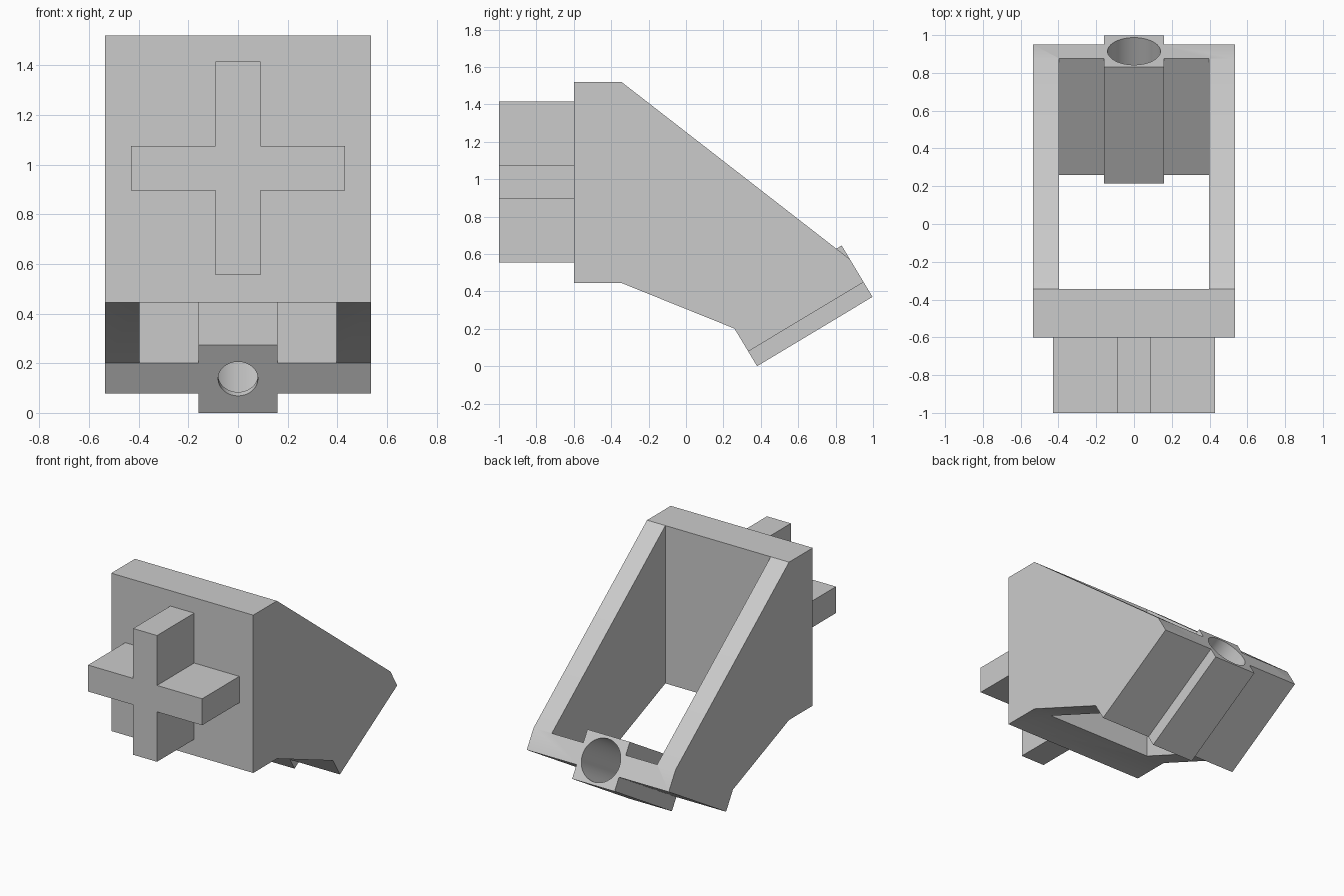
import bpy, bmesh, math
from mathutils import Vector, Matrix

cube = bpy.data.objects.get("Cube")
if cube:
    bpy.data.objects.remove(cube, do_unlink=True)

# Plain grey material
grey = bpy.data.materials.new("light grey")
grey.use_nodes = True
grey.diffuse_color = (0.6, 0.6, 0.6, 1)
grey.node_tree.nodes["Principled BSDF"].inputs["Base Color"].default_value = (0.6, 0.6, 0.6, 1)

# Tilted frame of the sleeve: u runs along it, v across it (both in the y-z plane)
TILT = math.radians(31)
LENGTH, DEPTH = 0.72, 0.32
U = Vector((math.cos(TILT), math.sin(TILT)))
V = Vector((-U.y, U.x))


def tilted(a, b):
    return Vector((0.38, 0.0)) + U * a + V * b


def finish(name, bm):
    bmesh.ops.recalc_face_normals(bm, faces=bm.faces)
    mesh = bpy.data.meshes.new(name)
    bm.to_mesh(mesh)
    bm.free()
    mesh.materials.append(grey)
    obj = bpy.data.objects.new(name, mesh)
    bpy.context.collection.objects.link(obj)
    return obj


def prism(name, outline, axis, start, end):
    """Extrude an outline along x (outline in y-z) or along y (outline in x-z)."""
    bm = bmesh.new()
    if axis == "x":
        points = [(start, p[0], p[1]) for p in outline]
        step = Vector((end - start, 0, 0))
    else:
        points = [(p[0], start, p[1]) for p in outline]
        step = Vector((0, end - start, 0))
    face = bm.faces.new([bm.verts.new(p) for p in points])
    grown = bmesh.ops.extrude_face_region(bm, geom=[face], use_keep_orig=True)["geom"]
    bmesh.ops.translate(bm, vec=step, verts=[g for g in grown if isinstance(g, bmesh.types.BMVert)])
    return finish(name, bm)


def bore(name, radius, begin, end):
    """Cylinder along the sleeve axis, between two distances from its front end."""
    bm = bmesh.new()
    bmesh.ops.create_cone(bm, cap_ends=True, segments=64, radius1=radius,
                          radius2=radius, depth=end - begin)
    mid = tilted((begin + end) / 2, DEPTH / 2)
    turn = Matrix.Rotation(TILT - math.pi / 2, 4, "X")
    bm.transform(Matrix.Translation((0, mid.x, mid.y)) @ turn)
    return finish(name, bm)


def combine(target, tool, operation):
    tool.hide_render = True
    mod = target.modifiers.new(operation.lower(), "BOOLEAN")
    mod.operation, mod.solver, mod.object = operation, "EXACT", tool
    bpy.context.view_layer.objects.active = target
    bpy.ops.object.modifier_apply(modifier=mod.name)
    bpy.data.objects.remove(tool, do_unlink=True)


# Bracket: side outline, hollowed between the two side walls
bracket = prism("bracket", [
    (-0.6, 0.445), (-0.6, 1.52), (-0.345, 1.52),
    tilted(LENGTH, 0.235), tilted(LENGTH, 0.092),
    tilted(0, 0.092), tilted(0, 0.235), (-0.345, 0.445)], "x", -0.535, 0.535)
low, high = tilted(-0.6, 0.234), tilted(1.0, 0.234)
cavity = prism("cavity_cutter", [
    (-0.345, low.y), (-0.345, 2), (high.x, 2), high, low], "x", -0.397, 0.397)
combine(bracket, cavity, "DIFFERENCE")

# Sleeve block through the tilted floor, with a stepped bore
sleeve = prism("sleeve_block", [
    tilted(0, 0), tilted(LENGTH, 0), tilted(LENGTH, DEPTH), tilted(0, DEPTH)],
    "x", -0.16, 0.16)
combine(bracket, sleeve, "UNION")
combine(bracket, bore("wide_bore_cutter", 0.14, 0.03, LENGTH + 0.1), "DIFFERENCE")
combine(bracket, bore("narrow_bore_cutter", 0.08, -0.1, 0.1), "DIFFERENCE")

# Cross-shaped plug on the front
ARM, WIDE, TALL, MID = 0.09, 0.43, 0.43, 0.985
quarter = [(ARM, TALL), (ARM, ARM), (WIDE, ARM)]
cross = []
for sx, sz in ((1, 1), (1, -1), (-1, -1), (-1, 1)):
    corner = [(sx * x, MID + sz * z) for x, z in quarter]
    cross += corner if sx * sz > 0 else corner[::-1]
plug = prism("cross_plug", cross, "y", -1.0, -0.6)

# Smooth the bore, keep every other edge sharp
bpy.ops.object.select_all(action="DESELECT")
bracket.select_set(True)
bpy.context.view_layer.objects.active = bracket
bpy.ops.object.shade_smooth_by_angle(angle=math.radians(25))
